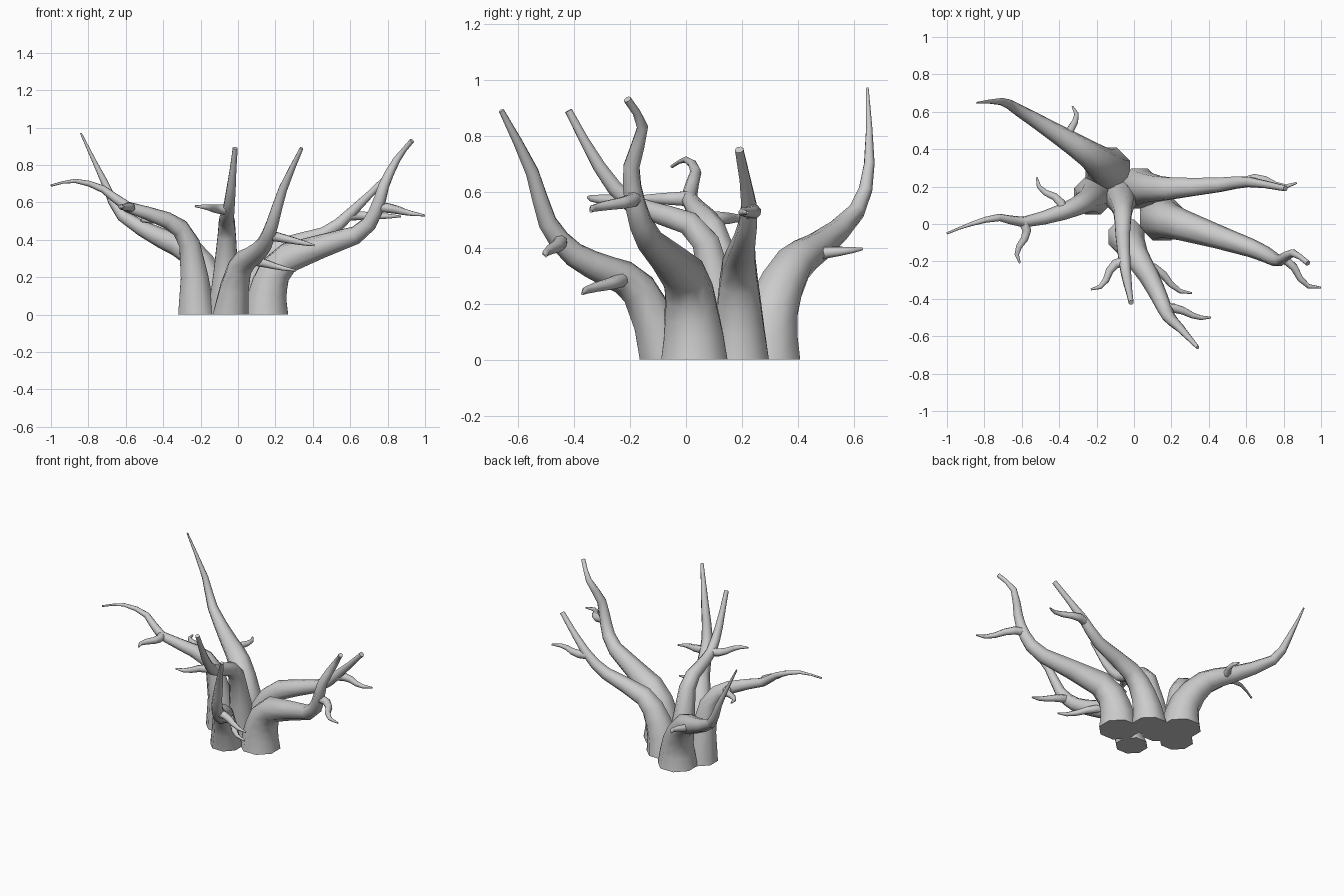
import bpy, bmesh, math
from mathutils import Vector

if "Cube" in bpy.data.objects:
    bpy.data.objects.remove(bpy.data.objects["Cube"])

UP = Vector((0, 0, 1))


def tube(name, path, radii, grounded=False, sides=8):
    """Capped, tapered tube along a path; a grounded one starts with a level ring."""
    bm = bmesh.new()
    rings, prev, u = [], None, Vector((1, 0, 0))
    last = len(path) - 1
    for i, p in enumerate(path):
        t = (path[min(i + 1, last)] - path[max(i - 1, 0)]).normalized()
        if grounded and i == 0:
            t = UP
        if prev:
            u = prev.rotation_difference(t) @ u
        u = (u - t * u.dot(t)).normalized()
        v, prev = t.cross(u), t
        angles = [2 * math.pi * (k + 0.5) / sides for k in range(sides)]
        rings.append([bm.verts.new(p + (u * math.cos(a) + v * math.sin(a)) * radii[i])
                      for a in angles])
    for r0, r1 in zip(rings, rings[1:]):
        for k in range(sides):
            j = (k + 1) % sides
            bm.faces.new((r0[k], r0[j], r1[j], r1[k]))
    bm.faces.new(rings[0][::-1])
    bm.faces.new(rings[-1])
    bmesh.ops.recalc_face_normals(bm, faces=bm.faces)
    me = bpy.data.meshes.new(name)
    bm.to_mesh(me)
    bm.free()
    ob = bpy.data.objects.new(name, me)
    bpy.context.collection.objects.link(ob)
    bpy.ops.object.select_all(action='DESELECT')
    bpy.context.view_layer.objects.active = ob
    ob.select_set(True)
    bpy.ops.object.shade_smooth_by_angle(angle=math.radians(50))


def trunk(name, base, bends, radius, tip, power):
    """Trunk leaving the ground upright, with one extra ring midway between bends."""
    p = [Vector((*base, 0))] + [Vector(b) for b in bends]
    ends = [p[0] - UP * 0.3] + p + [2 * p[-1] - p[-2]]
    path = []
    for a, b, c, d in zip(ends, ends[1:], ends[2:], ends[3:]):
        path += [b, (9 * (b + c) - a - d) / 16]
    path.append(p[-1])
    # thick flare at the foot, slow taper above it
    run = [0]
    for a, b in zip(path, path[1:]):
        run.append(run[-1] + (b - a).length)
    rest = [max(0, 1 - s / run[-1]) for s in run]
    radii = [max(tip, radius * 0.5 * (q ** 3 + q ** power)) for q in rest]
    tube(name, path, radii, grounded=True)
    return path


def twig(name, start, end, sway=-0.022):
    """Short S-shaped shoot from a trunk's centre line."""
    end = Vector(end)
    side = (end - start).cross(UP).normalized()
    steps = [i / 5 for i in range(6)]
    path = [start.lerp(end, s) + side * sway * math.sin(2 * math.pi * s) for s in steps]
    tube(name, path, [0.005 + 0.024 * (1 - s) ** 0.7 for s in steps])


# back left trunk, the tallest
t = trunk("trunk_back_left", (-.14, .29),
          [(-.16, .31, .18), (-.26, .385, .34), (-.4, .475, .405), (-.62, .61, .53),
           (-.71, .655, .7), (-.84, .648, .97)], .128, .005, .8)
twig("twig_back_left", t[5], (-.33, .63, .395))

# left trunk
t = trunk("trunk_left", (-.22, .15),
          [(-.26, .12, .38), (-.38, .065, .505), (-.59, .01, .575), (-.72, .035, .67),
           (-.87, 0, .715), (-1, -.05, .69)], .108, .006, .72)
twig("twig_left_back", t[4], (-.52, .25, .505), .022)
twig("twig_left_front", t[6], (-.61, -.21, .575))

# back right trunk
t = trunk("trunk_back_right", (.03, .19),
          [(.08, .19, .2), (.19, .19, .34), (.46, .21, .43), (.61, .225, .55),
           (.81, .19, .75)], .115, .016, .5)
twig("twig_back_right", t[7].lerp(t[8], .7), (.87, .22, .525))

# right trunk
t = trunk("trunk_right", (.15, .03),
          [(.17, .02, .16), (.27, -.01, .305), (.63, -.13, .425), (.735, -.18, .55),
           (.78, -.195, .69), (.85, -.155, .83), (.93, -.21, .93)], .128, .014, .5)
twig("twig_right", t[8].lerp(t[9], .4), (1, -.34, .53), -.03)

# inner front trunk
t = trunk("trunk_front_inner", (-.07, .15),
          [(-.06, .07, .42), (-.06, -.06, .51), (-.05, -.2, .56), (-.035, -.31, .69),
           (-.015, -.42, .89)], .1, .014, .45)
twig("twig_front_inner", t[6], (-.23, -.35, .58), .022)

# front trunk
t = trunk("trunk_front", (-.04, -.07),
          [(.01, -.17, .25), (.08, -.28, .315), (.14, -.4, .375), (.185, -.495, .49),
           (.24, -.55, .67), (.34, -.66, .89)], .103, .01, .5)
twig("twig_front_low", t[3], (.31, -.37, .235))
twig("twig_front_high", t[7], (.41, -.5, .37), -.012)
